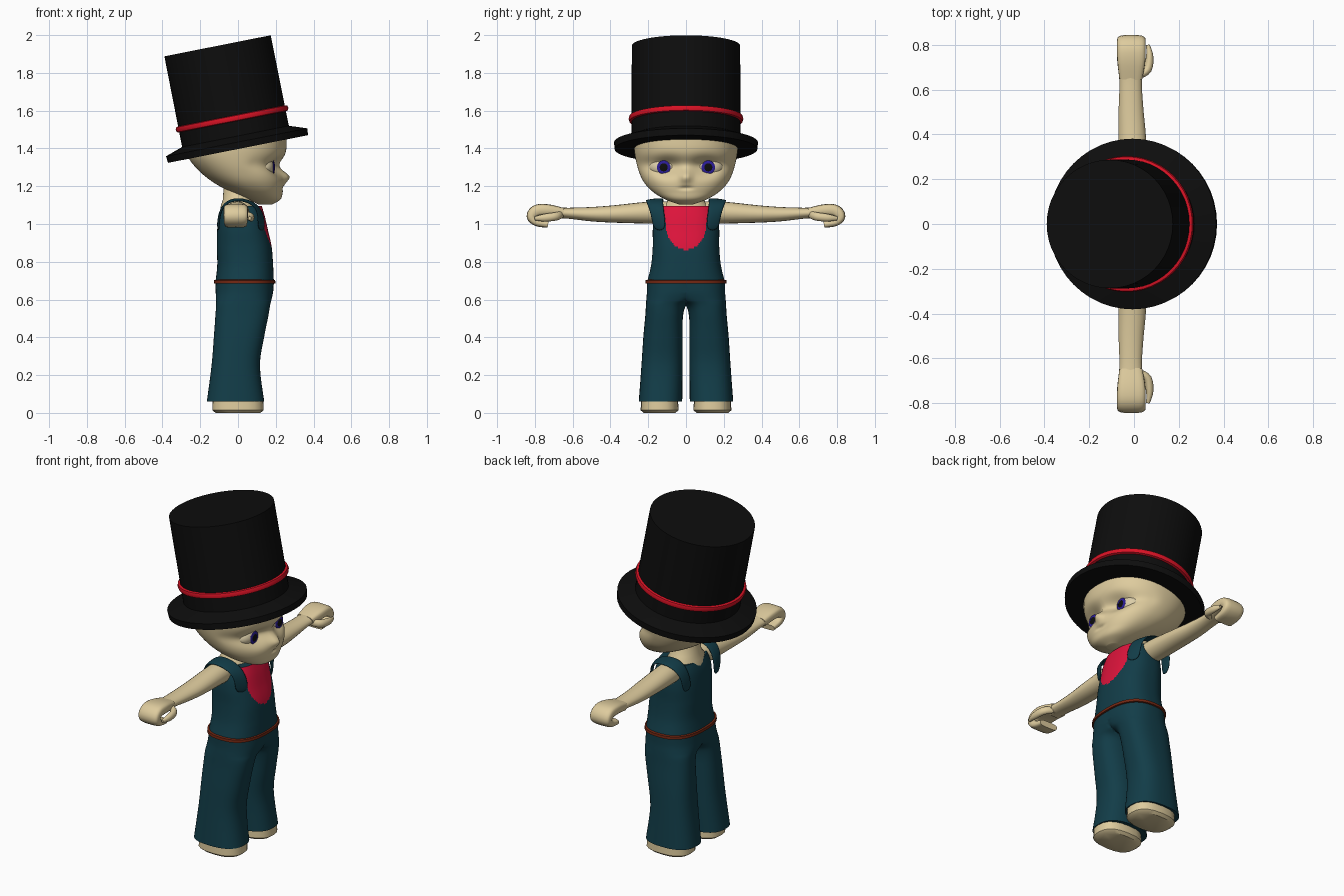
import bpy, bmesh, math
from mathutils import Vector, Matrix

if "Cube" in bpy.data.objects:
    bpy.data.objects.remove(bpy.data.objects["Cube"])


def material(name, r, g, b):
    m = bpy.data.materials.new(name)
    m.diffuse_color = (r, g, b, 1)
    m.use_nodes = True
    m.node_tree.nodes["Principled BSDF"].inputs["Base Color"].default_value = m.diffuse_color
    return m


SKIN = material("skin tan", 0.73, 0.60, 0.34)
EYE = material("eye cream", 0.72, 0.62, 0.40)
TEAL = material("overalls teal", 0.006, 0.046, 0.065)
RED = material("shirt crimson", 0.74, 0.007, 0.045)
BAND = material("band red", 0.70, 0.006, 0.018)
BLACK = material("hat black", 0.004, 0.004, 0.004)
BELT = material("belt brown", 0.17, 0.02, 0.006)
IRIS = material("iris blue", 0.025, 0.012, 0.32)


def finish(name, bm, mats, mirror=False, subsurf=0, thick=0, angle=40):
    bmesh.ops.recalc_face_normals(bm, faces=bm.faces)
    me = bpy.data.meshes.new(name)
    bm.to_mesh(me)
    bm.free()
    ob = bpy.data.objects.new(name, me)
    bpy.context.collection.objects.link(ob)
    for m in mats:
        me.materials.append(m)
    bpy.ops.object.select_all(action='DESELECT')
    ob.select_set(True)
    bpy.context.view_layer.objects.active = ob
    bpy.ops.object.shade_smooth_by_angle(angle=math.radians(angle))
    if thick:
        mod = ob.modifiers.new("thickness", 'SOLIDIFY')
        mod.thickness = thick
        mod.offset = 0
    if subsurf:
        mod = ob.modifiers.new("smooth", 'SUBSURF')
        mod.levels = mod.render_levels = subsurf
    if mirror:
        mod = ob.modifiers.new("mirror", 'MIRROR')
        mod.use_axis = (False, True, False)
    return ob


def loft(name, rings, mats, mirror=False, rule=None, **kw):
    """Skin closed rings of points and cap both ends."""
    bm = bmesh.new()
    rows = [[bm.verts.new(p) for p in ring] for ring in rings]
    n = len(rows[0])
    for a, b in zip(rows, rows[1:]):
        for i in range(n):
            j = (i + 1) % n
            quad = (a[i], a[j], b[j], b[i])
            if mirror and all(abs(v.co.y) < 1e-5 for v in quad):
                continue
            f = bm.faces.new(quad)
            if rule:
                f.material_index = rule(f.calc_center_median())
    bm.faces.new(rows[0])
    bm.faces.new(rows[-1])
    return finish(name, bm, mats, mirror, **kw)


def outline(n, e):
    """Unit superellipse."""
    for i in range(n):
        t = 2 * math.pi * i / n
        c, s = math.cos(t), math.sin(t)
        yield (math.copysign(abs(c) ** (2 / e), c), math.copysign(abs(s) ** (2 / e), s))


def ring(z, cx, rx, cy, ry, n=48, e=2.5):
    return [Vector((cx + rx * u, cy + ry * v, z)) for u, v in outline(n, e)]


def smooth(keys, steps):
    """Catmull-Rom interpolation of key rows."""
    out = []
    for i in range(len(keys) - 1):
        k = [keys[max(i - 1, 0)], keys[i], keys[i + 1], keys[min(i + 2, len(keys) - 1)]]
        for s in range(steps):
            t = s / steps
            out.append([0.5 * (2 * b + (c - a) * t + (2 * a - 5 * b + 4 * c - d) * t * t
                               + (3 * b - a - 3 * c + d) * t ** 3) for a, b, c, d in zip(*k)])
    return out + [list(keys[-1])]


def sweep(name, keys, side, e=2, n=20, steps=4):
    """Sweep an oval along a path; each key is x, y, z, half width, half thickness."""
    rows = smooth(keys, steps)
    pts = [Vector(r[:3]) for r in rows]
    rings = []
    for i, r in enumerate(rows):
        t = (pts[min(i + 1, len(pts) - 1)] - pts[max(i - 1, 0)]).normalized()
        s = (side - t * side.dot(t)).normalized()
        nrm = t.cross(s)
        rings.append([pts[i] + s * (r[3] * u) + nrm * (r[4] * v) for u, v in outline(n, e)])
    return loft(name, rings, [SKIN], mirror=True, angle=50)


def ellipsoid(name, centre, radii, mat):
    bm = bmesh.new()
    bmesh.ops.create_uvsphere(bm, u_segments=24, v_segments=16, radius=1,
                              matrix=Matrix.Translation(centre) @ Matrix.Diagonal((*radii, 1)))
    return finish(name, bm, [mat], mirror=True, angle=60)


X, Z = Vector((1, 0, 0)), Vector((0, 0, 1))

# Feet
loft("foot", [ring(0, 0, .118, .14, .084, 20), ring(.014, 0, .136, .14, .1, 20),
              ring(.08, 0, .134, .14, .098, 20)], [SKIN], mirror=True)

# Trousers: each leg ring grows into half of the waist ring, clipped at the middle
leg_keys = [(.06, -.013, .152, .135, .115), (.25, -.012, .128, .127, .109),
            (.40, .005, .133, .122, .104), (.51, .02, .14, .116, .1),
            (.57, .027, .143, .104, .108), (.60, .03, .147, .07, .14),
            (.64, .034, .152, .03, .177), (.69, .035, .155, 0, .207)]
legs = [ring(*k) for k in smooth(leg_keys, 4)]
for r in legs:
    for p in r:
        p.y = max(p.y, 0)
loft("trouser_leg", legs, [TEAL], mirror=True)

# Torso with the U-shaped shirt front coloured by rule
torso_keys = [(.69, .035, .155, 0, .207), (.78, .038, .148, 0, .185), (.88, .033, .145, 0, .176),
              (.97, .024, .134, 0, .176), (1.04, .02, .122, 0, .168), (1.095, .02, .106, 0, .145)]


def shirt(c):
    if c.x < .03 or c.z < .865:
        return 0
    t = min((c.z - .865) / .13, 1)
    return int(abs(c.y) < .107 * math.sqrt(1 - (1 - t) ** 2) + max(0, c.z - 1.0) * .15)


loft("overalls_bib", [ring(*k, n=144) for k in smooth(torso_keys, 10)], [TEAL, RED], rule=shirt)

# Belt
loft("belt", [ring(z, .035, .155 + d, 0, .207 + d)
              for z, d in ((.683, -.004), (.686, .008), (.702, .007), (.706, -.006))], [BELT])

# Shoulder straps: a band arching over each shoulder
inner = [(.148, .1, .96), (.14, .112, 1.05), (.1, .118, 1.115), (.0, .118, 1.142),
         (-.07, .115, 1.12), (-.105, .11, 1.05), (-.11, .1, .96)]
outer = [(.1, .176, .96), (.108, .185, 1.04), (.085, .207, 1.105), (.0, .222, 1.132),
         (-.075, .207, 1.105), (-.102, .185, 1.04), (-.098, .176, .96)]
bm = bmesh.new()
cols = [[bm.verts.new(p) for p in line] for line in (inner, outer)]
for i in range(len(inner) - 1):
    bm.faces.new((cols[0][i], cols[0][i + 1], cols[1][i + 1], cols[1][i]))
finish("shoulder_strap", bm, [TEAL], mirror=True, subsurf=2, thick=.014, angle=60)

# Neck
loft("neck", [ring(z, .0, r, 0, ry, 32, 2) for z, r, ry in
              ((1.04, .1, .13), (1.1, .09, .12), (1.13, .08, .09), (1.22, .075, .08))], [SKIN])

# Arms, curled hands and thumbs
sweep("arm", [(0, .1, 1.06, .06, .06), (-.005, .2, 1.06, .065, .058), (-.008, .38, 1.053, .062, .046),
              (-.013, .5, 1.052, .056, .038), (-.015, .62, 1.057, .05, .029),
              (-.015, .69, 1.06, .054, .028)], X)
sweep("hand", [(-.014, .65, 1.058, .052, .027), (-.012, .73, 1.073, .063, .031),
               (-.012, .79, 1.07, .064, .032), (-.012, .816, 1.04, .064, .028),
               (-.012, .79, 1.01, .062, .022), (-.012, .73, .997, .058, .017)], X, e=3.5)
sweep("thumb", [(.02, .66, 1.05, .02, .014), (.06, .69, 1.04, .022, .019),
                (.07, .75, 1.033, .02, .016), (.062, .8, 1.03, .01, .008)], Z)

# Head: z, back x, front x, half width; then face features pushed in and out
head_keys = [(1.103, .11, .18, .035), (1.13, .05, .225, .11), (1.17, -.04, .237, .175),
             (1.22, -.13, .245, .222), (1.28, -.205, .247, .25), (1.35, -.262, .252, .268),
             (1.42, -.28, .257, .276), (1.5, -.28, .25, .272), (1.58, -.25, .22, .24),
             (1.65, -.17, .14, .16), (1.68, -.07, .04, .05)]


def bump(d, w):
    return math.exp(-(d / w) ** 2)


head = [ring(z, (a + b) / 2, (b - a) / 2, 0, ry, 96, 2.2) for z, a, b, ry in smooth(head_keys, 9)]
for r in head:
    for p in r:
        w = min(max(p.x / .1, 0), 1)
        y, z = abs(p.y), p.z
        brow = .025 * bump(z - 1.315, .04)
        socket = .045 * bump(y - .1, .07) * bump(z - 1.3, .048)
        nose = .03 * bump(y, .028) * bump(z - 1.25, .03)
        mouth = .012 * bump(y, .03) * bump(z - 1.19, .009)
        p.x += w * (nose - brow - socket - mouth)
loft("head", head, [SKIN], angle=70)

# Eyes
ellipsoid("eyeball", (.131, .118, 1.3), (.06, .08, .055), EYE)
ellipsoid("iris", (.189, .118, 1.3), (.005, .036, .036), IRIS)
ellipsoid("pupil", (.192, .118, 1.3), (.004, .022, .022), BLACK)

# Top hat, tilted backwards
TILT = Matrix.Translation((0, 0, 1.397)) @ Matrix.Rotation(math.radians(-11.2), 4, 'Y')


def lathe(name, profile, mat):
    rings = [[TILT @ p for p in ring(h, 0, r, 0, r, 48, 2)] for r, h in profile]
    return loft(name, rings, [mat], angle=35)


lathe("hat", [(.378, 0), (.381, .036), (.33, .054), (.288, .068), (.287, .557)], BLACK)
lathe("hat_band", [(.284, .146), (.3, .15), (.304, .163), (.3, .176), (.284, .18)], BAND)
